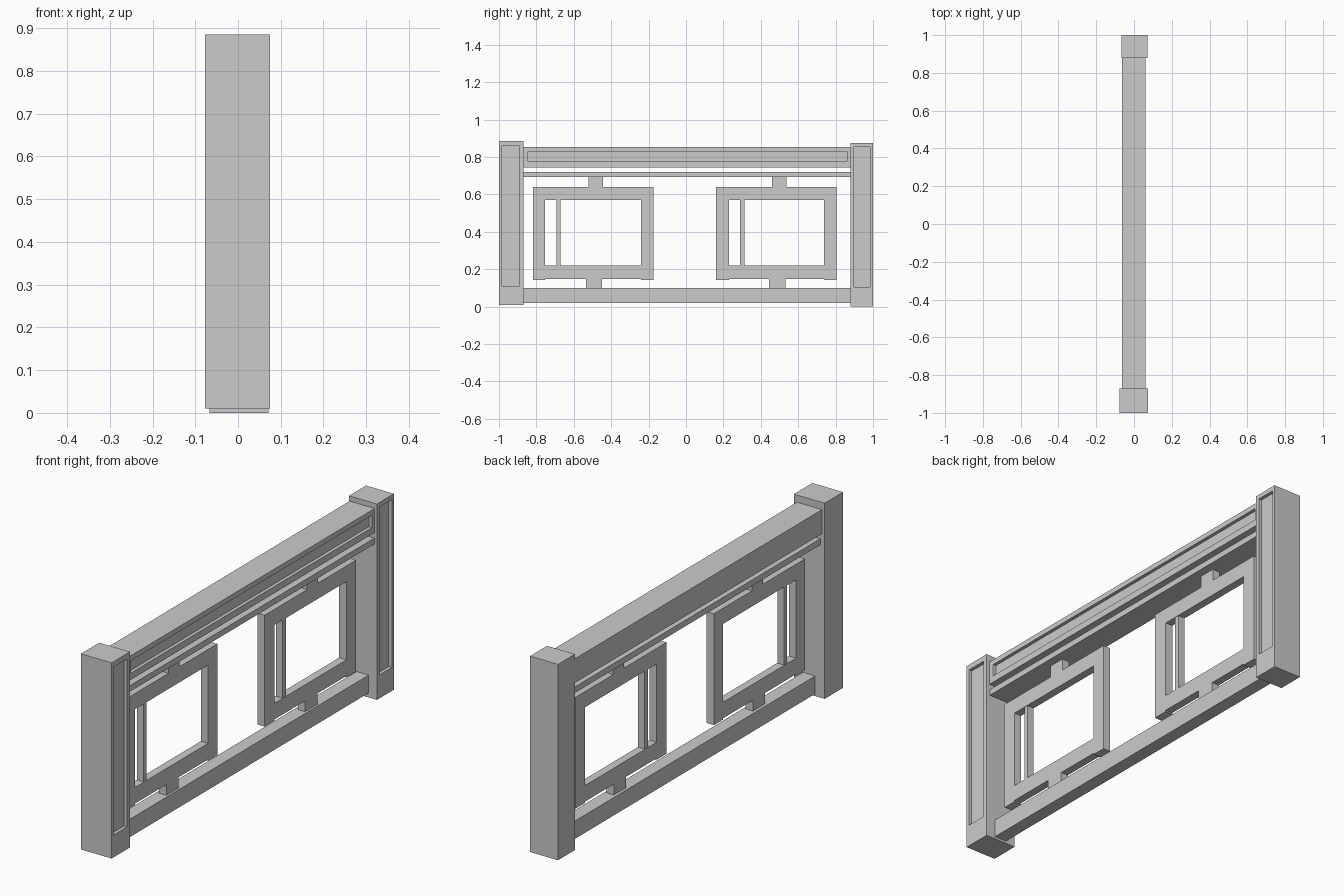
import bpy

if "Cube" in bpy.data.objects:
    bpy.data.objects.remove(bpy.data.objects["Cube"])

def mesh_object(name, verts, faces):
    me = bpy.data.meshes.new(name)
    me.from_pydata(verts, [], faces)
    me.update()
    ob = bpy.data.objects.new(name, me)
    bpy.context.collection.objects.link(ob)
    return ob

def ring(x, y, z):
    return [(x, y[0], z[0]), (x, y[1], z[0]), (x, y[1], z[1]), (x, y[0], z[1])]

def prism(name, x, y, z, inner=None, depth=0.015):
    """Box; inner=(y range, z range) sinks a panel into its +x face."""
    rings = [ring(x[0], y, z), ring(x[1], y, z)]
    if inner:
        rings += [ring(x[1], *inner), ring(x[1] - depth, *inner)]
    verts = [v for r in rings for v in r]
    faces = [(3, 2, 1, 0)]
    for k in range(len(rings) - 1):
        for i in range(4):
            a, b = 4 * k + i, 4 * k + (i + 1) % 4
            faces.append((a, b, b + 4, a + 4))
    n = len(verts)
    faces.append((n - 4, n - 3, n - 2, n - 1))
    return mesh_object(name, verts, faces)

# End posts with a sunken panel on the +x side
prism("near_post", (-0.077, 0.075), (-1, -0.87), (0.01, 0.885),
      ((-0.985, -0.89), (0.11, 0.86)))
prism("far_post", (-0.067, 0.071), (0.88, 1), (0, 0.876),
      ((0.898, 0.985), (0.105, 0.855)))

# Horizontal rails between the posts
span = (-0.88, 0.89)
prism("top_rail", (-0.064, 0.06), span, (0.745, 0.853),
      ((-0.845, 0.86), (0.775, 0.83)))
prism("thin_rail", (-0.055, 0.058), span, (0.693, 0.72))
prism("bottom_rail", (-0.03, 0.03), span, (0.02, 0.10))

# Open square frames: outer y, inner y, bar y, top tab y, bottom tab y
frames = {
    "left": ((-0.818, -0.175), (-0.755, -0.24), (-0.692, -0.672), (-0.52, -0.443), (-0.535, -0.45)),
    "right": ((0.16, 0.805), (0.23, 0.738), (0.288, 0.312), (0.46, 0.537), (0.445, 0.533)),
}
fx = (-0.016, 0.02)
for side, (out, inn, bar, top, bottom) in frames.items():
    prism(side + "_frame_stile_a", fx, (out[0], inn[0]), (0.142, 0.64))
    prism(side + "_frame_stile_b", fx, (inn[1], out[1]), (0.142, 0.64))
    prism(side + "_frame_head", fx, inn, (0.57, 0.64))
    prism(side + "_frame_sill", fx, inn, (0.148, 0.22))
    prism(side + "_frame_bar", (-0.014, 0.018), bar, (0.22, 0.57))
    # Short tabs joining the frame to the rails
    prism(side + "_top_tab", fx, top, (0.64, 0.695))
    prism(side + "_bottom_tab", fx, bottom, (0.098, 0.148))
